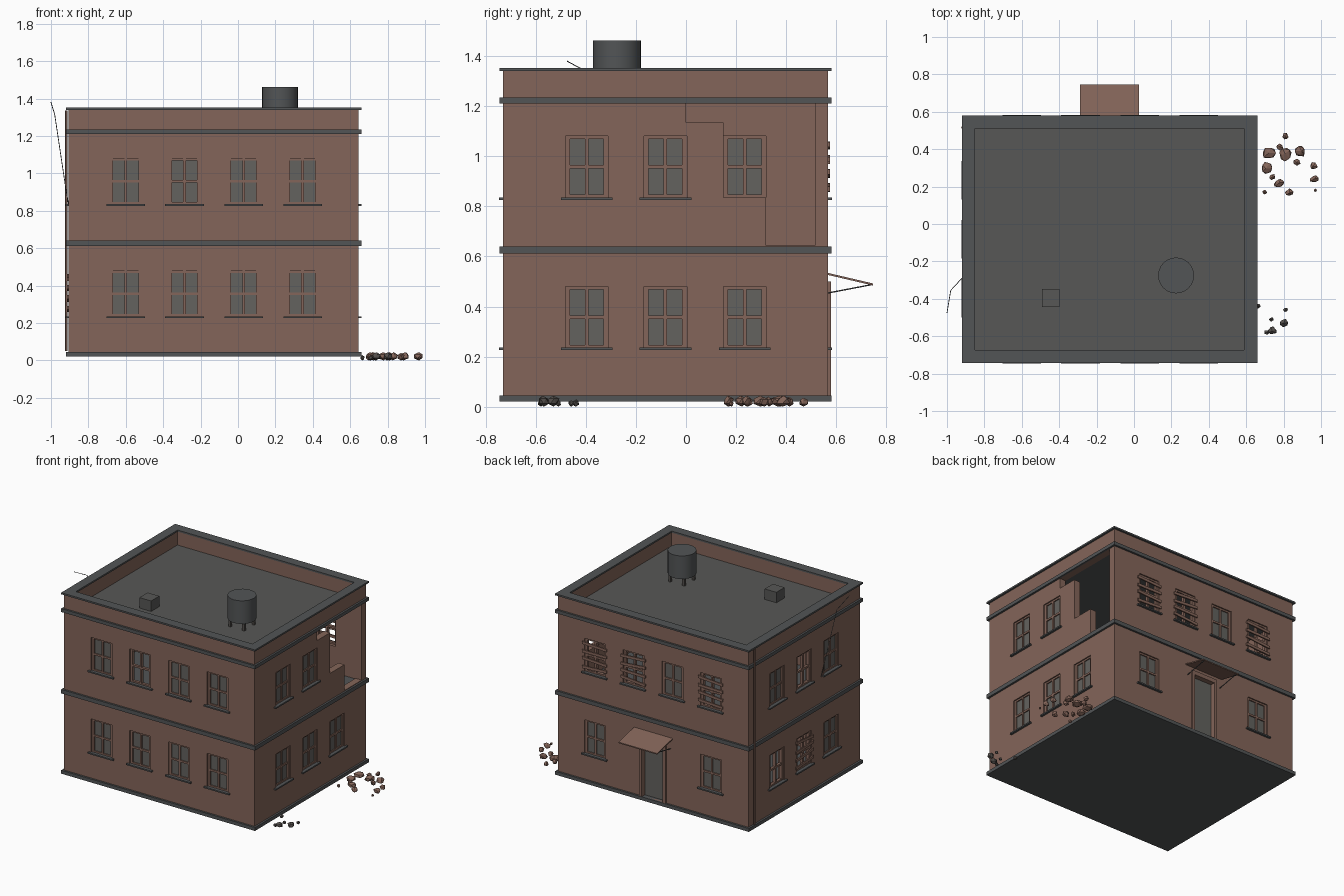
import bpy, bmesh, math, random
from mathutils import Vector, Matrix

random.seed(4)
cube = bpy.data.objects.get("Cube")
if cube:
    bpy.data.objects.remove(cube, do_unlink=True)


def material(name, rgb):
    m = bpy.data.materials.new(name)
    m.use_nodes = True
    m.diffuse_color = (*rgb, 1)
    m.node_tree.nodes["Principled BSDF"].inputs["Base Color"].default_value = (*rgb, 1)
    return m


BRICK = material("brick", (0.23, 0.13, 0.10))
TRIM = material("trim_grey", (0.085, 0.09, 0.093))
ROOF = material("roof_grey", (0.095, 0.095, 0.092))
GLASS = material("dusty_glass", (0.125, 0.122, 0.112))
SOOT = material("sooty_stone", (0.09, 0.08, 0.073))

# Outer wall planes, wall thickness and storey heights
X0, X1, Y0, Y1 = -0.905, 0.645, -0.73, 0.567
WALL = 0.05
BASE, TOP, DECK = 0.02, 1.34, 1.235


def finish(name, bm, mat):
    bmesh.ops.recalc_face_normals(bm, faces=bm.faces)
    me = bpy.data.meshes.new(name)
    bm.to_mesh(me)
    bm.free()
    me.materials.append(mat)
    ob = bpy.data.objects.new(name, me)
    bpy.context.collection.objects.link(ob)
    return ob


def add_box(bm, lo, hi, tilt=0, axis='Y'):
    lo, hi = Vector(lo), Vector(hi)
    size = hi - lo
    m = Matrix.Translation((lo + hi) / 2) @ Matrix.Rotation(tilt, 4, axis)
    m = m @ Matrix.Diagonal((abs(size.x), abs(size.y), abs(size.z), 1))
    bmesh.ops.create_cube(bm, size=1, matrix=m)


def box(name, lo, hi, mat):
    bm = bmesh.new()
    add_box(bm, lo, hi)
    return finish(name, bm, mat)


def add_prism(bm, profile, a, b):
    """Extrude a (y, z) profile along x."""
    face = bm.faces.new([bm.verts.new((a, y, z)) for y, z in profile])
    ext = bmesh.ops.extrude_face_region(bm, geom=[face])["geom"]
    bmesh.ops.translate(bm, vec=(b - a, 0, 0),
                        verts=[v for v in ext if isinstance(v, bmesh.types.BMVert)])


def tube(name, points, radius, mat):
    cu = bpy.data.curves.new(name, 'CURVE')
    cu.dimensions = '3D'
    cu.bevel_depth, cu.bevel_resolution, cu.use_fill_caps = radius, 1, True
    sp = cu.splines.new('POLY')
    sp.points.add(len(points) - 1)
    for p, co in zip(sp.points, points):
        p.co = (*co, 1)
    cu.materials.append(mat)
    ob = bpy.data.objects.new(name, cu)
    bpy.context.collection.objects.link(ob)


def at(side, u, d, z):
    """Point at u along a wall, d outwards from it, at height z."""
    return {"front": (u, Y0 - d, z), "back": (u, Y1 + d, z),
            "right": (X1 + d, u, z), "left": (X0 - d, u, z)}[side]


def wall_box(bm, side, u0, u1, d0, d1, z0, z1, tilt=0):
    add_box(bm, at(side, u0, d0, z0), at(side, u1, d1, z1), tilt,
            'Y' if side in ("front", "back") else 'X')


# Window layout: column centres, storey sills and condition
LONG, SHORT = (-0.60, -0.286, 0.03, 0.345), (-0.397, -0.082, 0.234)
W, H = 0.085, 0.245
SILLS = (0.235, 0.835)
OPEN = {("front", 1, 1), ("left", 1, 1), ("left", 2, 0)}
BOARDED = {("back", 0, 1), ("back", 2, 1), ("back", 3, 1), ("left", 1, 0)}
GONE = {("right", 2, 1), ("back", 1, 0), ("back", 2, 0)}
windows = [(side, i, s) for side in ("front", "back", "left", "right")
           for i in range(4 if side in ("front", "back") else 3)
           for s in (0, 1) if (side, i, s) not in GONE]
DOOR, DW = -0.13, 0.085

# Walls: solid block, hollowed, then pierced
walls = box("brick_walls", (X0, Y0, BASE + 0.01), (X1, Y1, TOP), BRICK)
hollow = box("hollow_cutter", (X0 + WALL, Y0 + WALL, -1), (X1 - WALL, Y1 - WALL, 2), BRICK)
cut = bmesh.new()
for side, i, s in windows:
    u = (LONG if side in ("front", "back") else SHORT)[i]
    wall_box(cut, side, u - W, u + W, -0.08, 0.05, SILLS[s], SILLS[s] + H)
wall_box(cut, "back", DOOR - DW, DOOR + DW, -0.08, 0.05, 0.045, 0.47)
# Collapsed corner with stepped edge
add_prism(cut, [(0, 1.21), (0, 1.134), (0.15, 1.134), (0.15, 0.835), (0.317, 0.835),
                (0.317, 0.645), (0.517, 0.645), (0.517, 1.21)], X1 - 0.08, X1 + 0.05)
openings = finish("opening_cutter", cut, BRICK)
for cutter in (hollow, openings):
    mod = walls.modifiers.new(cutter.name, 'BOOLEAN')
    mod.operation, mod.solver, mod.object = 'DIFFERENCE', 'EXACT', cutter
bpy.context.view_layer.update()
me = bpy.data.meshes.new_from_object(walls.evaluated_get(bpy.context.evaluated_depsgraph_get()))
walls.modifiers.clear()
walls.data = me
for cutter in (hollow, openings):
    bpy.data.objects.remove(cutter, do_unlink=True)

# Slabs that also show as bands around the outside
E = 0.014
for name, z0, z1, mat in (("base_slab", BASE, 0.045, TRIM), ("middle_band", 0.611, 0.64, TRIM),
                          ("upper_band", 1.21, DECK, TRIM)):
    box(name, (X0 - E, Y0 - E, z0), (X1 + E, Y1 + E, z1), mat)
box("roof_deck", (X0 + WALL, Y0 + WALL, DECK - 0.01), (X1 - WALL, Y1 - WALL, DECK + 0.003), ROOF)

# Parapet cap
bm = bmesh.new()
C = 0.056
for y in (Y0 - E, Y1 - C):
    add_box(bm, (X0 - E, y, TOP), (X1 + E, y + C + E, TOP + 0.012))
for x in (X0 - E, X1 - C):
    add_box(bm, (x, Y0 + C, TOP), (x + C + E, Y1 - C, TOP + 0.012))
finish("parapet_cap", bm, TRIM)

# Window frames, glass, sills and boards
frames, panes, sills, boards = (bmesh.new() for _ in range(4))
F = 0.009
for side, i, s in windows:
    u = (LONG if side in ("front", "back") else SHORT)[i]
    z = SILLS[s]
    for c, h in ((u - W + F, F), (u, 0.007), (u + W - F, F)):
        wall_box(frames, side, c - h, c + h, -0.03, -0.008, z, z + H)
    for c, h in ((z + 0.006, 0.006), (z + H / 2, 0.007), (z + H - 0.006, 0.006)):
        wall_box(frames, side, u - W, u + W, -0.029, -0.009, c - h, c + h)
    wall_box(sills, side, u - 0.103, u + 0.103, -0.02, 0.016, z - 0.009, z + 0.001)
    if (side, i, s) in BOARDED:
        for k in range(4):
            wall_box(boards, side, u - 0.1, u + 0.1, 0, 0.009, z + 0.03 + 0.056 * k,
                     z + 0.05 + 0.056 * k, random.uniform(-0.1, 0.1))
    elif (side, i, s) not in OPEN:
        wall_box(panes, side, u - W, u + W, -0.023, -0.017, z, z + H)
finish("window_frames", frames, BRICK)
finish("window_panes", panes, GLASS)
finish("window_sills", sills, TRIM)
finish("window_boards", boards, BRICK)

# Back door with frame, sloping awning and braces
bm = bmesh.new()
wall_box(bm, "back", DOOR - DW, DOOR + DW, -0.035, -0.025, 0.045, 0.47)
finish("door", bm, GLASS)
bm = bmesh.new()
for sx in (-1, 1):
    wall_box(bm, "back", DOOR + sx * DW, DOOR + sx * (DW + 0.022), -0.02, 0.012, 0.045, 0.5)
wall_box(bm, "back", DOOR - DW, DOOR + DW, -0.02, 0.012, 0.47, 0.5)
finish("door_frame", bm, BRICK)
bm = bmesh.new()
add_prism(bm, [(Y1, 0.534), (0.747, 0.492), (0.747, 0.484), (Y1, 0.526)], -0.288, 0.026)
finish("door_awning", bm, BRICK)
for sx in (-1, 1):
    x = DOOR + sx * 0.14
    tube("awning_brace", [(x, Y1, 0.454), (x, 0.74, 0.487)], 0.003, TRIM)

# Roof tank on legs, and vent box
TX, TY, R = 0.225, -0.275, 0.096
bm = bmesh.new()
bmesh.ops.create_cone(bm, cap_ends=True, segments=24, radius1=R, radius2=R, depth=0.17,
                      matrix=Matrix.Translation((TX, TY, 1.378)))
tank = finish("water_tank", bm, TRIM)
for p in tank.data.polygons:
    p.use_smooth = abs(p.normal.z) < 0.5
tank.data.set_sharp_from_angle(angle=math.radians(40))
bm = bmesh.new()
for k in range(4):
    a = math.pi / 4 + k * math.pi / 2
    x, y = TX + 0.08 * math.cos(a), TY + 0.08 * math.sin(a)
    add_box(bm, (x - 0.009, y - 0.009, DECK), (x + 0.009, y + 0.009, 1.3))
finish("tank_legs", bm, SOOT)
box("roof_vent", (-0.493, -0.443, DECK), (-0.397, -0.347, 1.315), ROOF)

# Drainpipe and loose cable on the end wall
tube("drainpipe", [(-0.918, 0.515, 0.05), (-0.918, 0.515, 1.335)], 0.006, BRICK)
tube("loose_cable", [(-0.905, -0.28, 0.83), (-0.92, -0.29, 0.915),
                     (-0.98, -0.355, 1.315), (-1.0, -0.475, 1.38)], 0.002, TRIM)


# Rubble: (x, y, radius) of each stone
def rubble(name, stones, mat):
    bm = bmesh.new()
    for x, y, r in stones:
        m = Matrix.Translation((x, y, min(r, 0.022))) @ Matrix.Rotation(random.uniform(0, 6), 4, 'Z')
        m = m @ Matrix.Diagonal((1, random.uniform(0.8, 1.1), min(1, 0.022 / r), 1))
        new = bmesh.ops.create_icosphere(bm, subdivisions=1, radius=r, matrix=m)["verts"]
        for v in new:
            v.co.xy += Vector((random.uniform(-0.2, 0.2), random.uniform(-0.2, 0.2))) * r
    finish(name, bm, mat)


rubble("brick_rubble", [(.72, .38, .036), (.71, .30, .036), (.81, .37, .034), (.89, .39, .034),
                        (.81, .47, .018), (.96, .31, .02), (.775, .22, .027), (.83, .17, .022),
                        (.70, .17, .014), (.87, .33, .02), (.965, .24, .026), (.78, .41, .02),
                        (.97, .18, .011), (.74, .25, .02)], BRICK)
rubble("stone_rubble", [(.665, -.44, .014), (.80, -.53, .024), (.74, -.57, .024),
                        (.81, -.46, .013), (.735, -.51, .013), (.71, -.58, .014)], SOOT)
